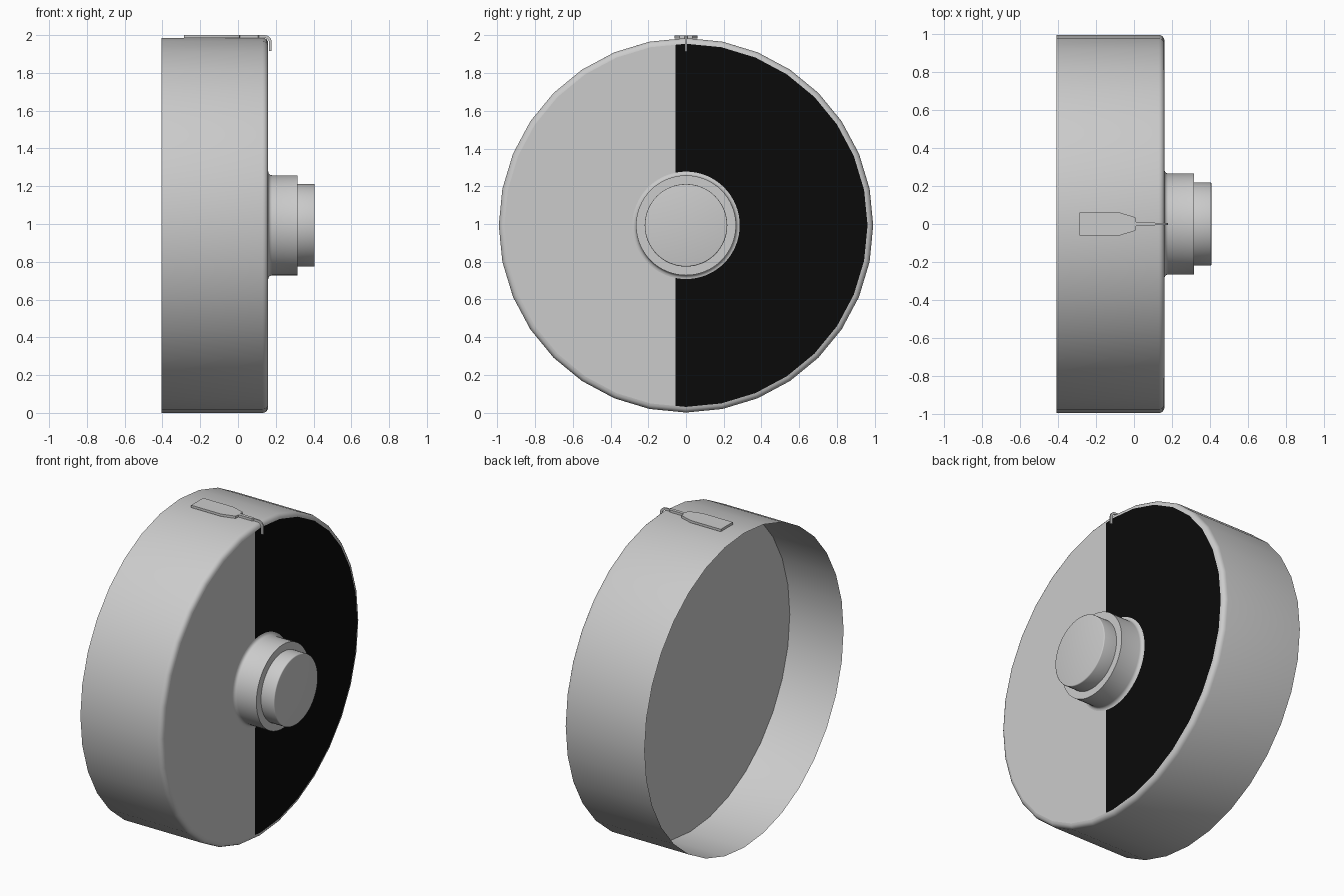
import bpy, bmesh, math
from mathutils import Vector, Matrix

if "Cube" in bpy.data.objects:
    bpy.data.objects.remove(bpy.data.objects["Cube"])

CZ, R = 0.993, 0.993      # axis height and drum radius
BACK, FACE, FIL = -0.406, 0.16, 0.03


def finish(name, bm, smooth=True, color=None):
    me = bpy.data.meshes.new(name)
    bm.to_mesh(me)
    bm.free()
    ob = bpy.data.objects.new(name, me)
    bpy.context.collection.objects.link(ob)
    if color:
        mat = bpy.data.materials.new(name + "_paint")
        mat.diffuse_color = color
        mat.use_nodes = True
        mat.node_tree.nodes["Principled BSDF"].inputs["Base Color"].default_value = mat.diffuse_color
        me.materials.append(mat)
    if smooth:
        bpy.ops.object.select_all(action='DESELECT')
        ob.select_set(True)
        bpy.context.view_layer.objects.active = ob
        bpy.ops.object.shade_smooth_by_angle(angle=math.radians(35))
    return ob


def revolve(name, profile, sides, cap_end=False):
    """Lathe (x, radius) points about the drum axis."""
    bm = bmesh.new()
    rings = []
    for x, r in profile:
        rings.append([bm.verts.new((x, r * math.cos(a), CZ + r * math.sin(a)))
                      for a in (2 * math.pi * i / sides for i in range(sides))])
    for a, b in zip(rings, rings[1:]):
        for i in range(sides):
            j = (i + 1) % sides
            bm.faces.new((a[i], a[j], b[j], b[i]))
    if cap_end:
        bm.faces.new(rings[-1])
    bmesh.ops.recalc_face_normals(bm, faces=bm.faces)
    if sum(f.normal.dot(f.calc_center_median() - Vector((0, 0, CZ))) for f in bm.faces) < 0:
        bmesh.ops.reverse_faces(bm, faces=bm.faces)
    return finish(name, bm)


def disc(name, x, r, cut=None, side=1, color=None):
    """Flat 32-sided disc facing +x, optionally cut at y = cut."""
    bm = bmesh.new()
    bmesh.ops.create_circle(bm, cap_ends=True, segments=32, radius=r,
                            matrix=Matrix.Translation((x, 0, CZ)) @ Matrix.Rotation(math.pi / 2, 4, 'Y'))
    if cut is not None:
        bmesh.ops.bisect_plane(bm, geom=bm.verts[:] + bm.edges[:] + bm.faces[:],
                               plane_co=(x, cut, CZ), plane_no=(0, side, 0), clear_inner=True)
    return finish(name, bm, False, color)


def arc(cx, cr, rad, a0, a1, n):
    return [(cx + rad * math.cos(math.radians(a0 + (a1 - a0) * i / n)),
             cr + rad * math.sin(math.radians(a0 + (a1 - a0) * i / n))) for i in range(n + 1)]


# Thin open-backed drum with a rounded front rim
revolve("drum_shell", [(BACK, R)] + arc(FACE - FIL, R - FIL, FIL, 90, 0, 4), 32)

# Two-tone front face and the inner partition seen from behind
disc("front_face_light", FACE, R - FIL, -0.057, -1)
disc("front_face_dark", FACE, R - FIL, -0.057, 1, (0.003, 0.003, 0.003, 1))
disc("inner_partition", -0.03, R)

# Hub with fillet at its foot, then a smaller knob
revolve("hub", arc(FACE + 0.02, 0.285, 0.02, 180, 270, 4) + [(0.314, 0.265)], 64, True)
revolve("knob", [(0.31, 0.219)] + arc(0.4, 0.213, 0.006, 90, 0, 3), 64, True)

# Pointer: flat tab narrowing to a needle that bends down over the rim
H = 0.0075
zc = 2.0 - H
stations = [(x, zc, 0.0, w) for x, w in
            ((-0.285, 0.06), (-0.075, 0.06), (0.008, 0.035), (0.01, 0.01), (0.105, 0.01), (0.112, 0.004))]
stations += [(0.141 + 0.03 * math.sin(t), zc - 0.03 + 0.03 * math.cos(t), t, 0.004)
             for t in (math.pi / 2 * i / 6 for i in range(7))]
stations.append((0.171, 1.916, math.pi / 2, 0.004))
bm = bmesh.new()
loops = []
for x, z, t, w in stations:
    dx, dz = H * math.sin(t), H * math.cos(t)
    loops.append([bm.verts.new((x + s * dx, y, z + s * dz))
                  for s, y in ((1, -w), (1, w), (-1, w), (-1, -w))])
for a, b in zip(loops, loops[1:]):
    for i in range(4):
        j = (i + 1) % 4
        bm.faces.new((a[i], a[j], b[j], b[i]))
bm.faces.new(loops[0])
bm.faces.new(loops[-1])
bmesh.ops.recalc_face_normals(bm, faces=bm.faces)
finish("pointer", bm)
